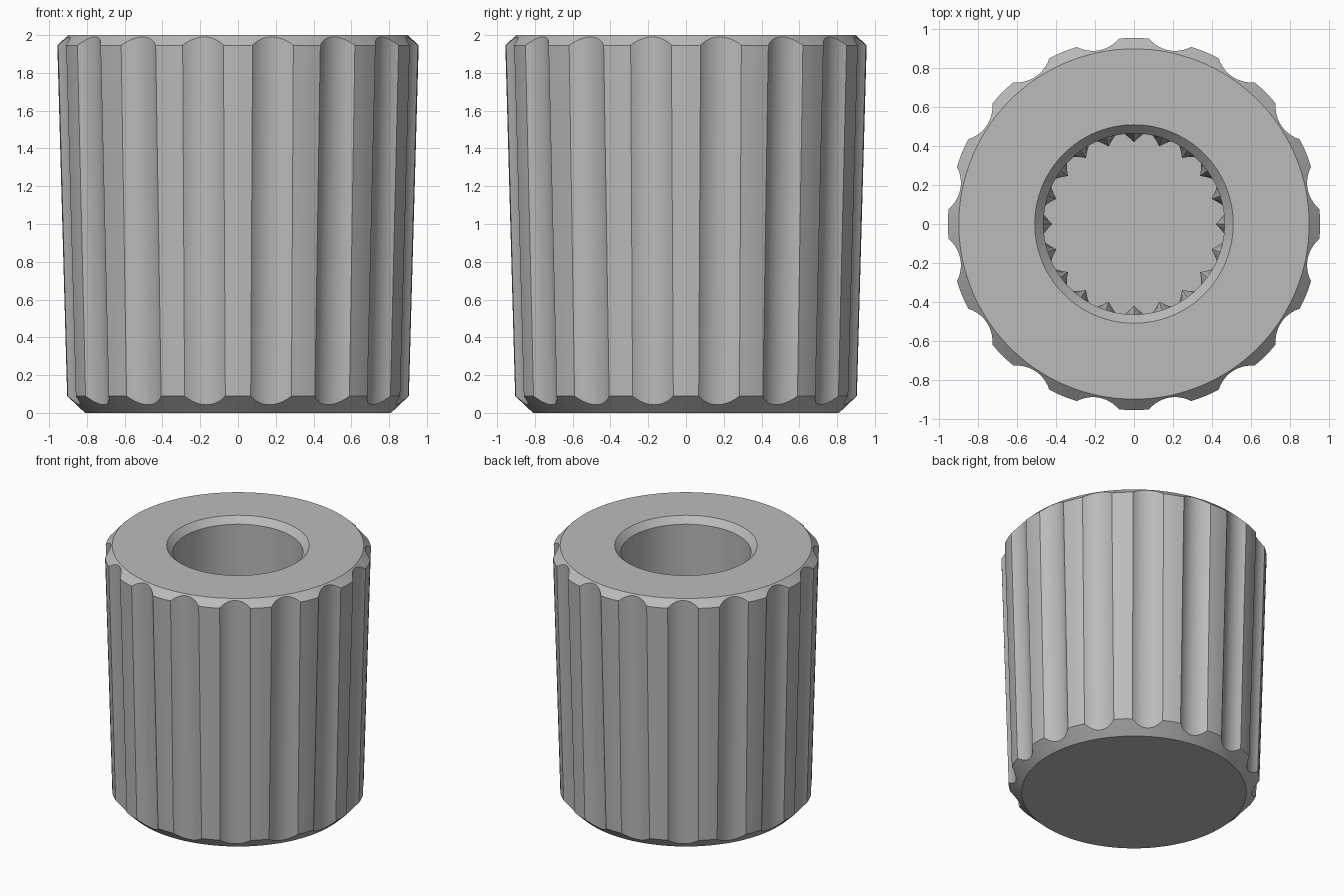
import bpy, bmesh, math

if "Cube" in bpy.data.objects:
    bpy.data.objects.remove(bpy.data.objects["Cube"])

FLUTES, TEETH = 16, 20
FLUTE_STEPS, LAND_STEPS = 12, 3
HALF_W, DEPTH, ARC_R = 0.11, 0.048, 0.171
COLUMNS = FLUTES * (FLUTE_STEPS + LAND_STEPS)


def body_r(z):
    """Radius of the tapered body."""
    return 0.905 + (z - 0.09) * 0.052 / 1.855


def low_chamfer(z):
    return 0.81 + z * 0.095 / 0.09


def high_chamfer(z):
    return 0.90 + (2 - z) * 0.057 / 0.055


def flute_point(t, z):
    """Radius and angle (from the flute centre) at sideways offset t."""
    x = body_r(z) - DEPTH + ARC_R - math.sqrt(ARC_R ** 2 - t * t)
    return math.hypot(x, t), math.atan2(t, x)


def land_point(s, z):
    """Point on the rounded rib between two flutes, s from 0 to 1."""
    r0, a0 = flute_point(HALF_W, z)
    a1 = 2 * math.pi / FLUTES - a0
    bulge = (body_r(z) - r0) * (1 - (2 * s - 1) ** 2)
    return r0 + bulge, a0 + (a1 - a0) * s


def meet(point, chamfer, lo, hi):
    """Height at which a column runs into a chamfer."""
    sign = 1 if chamfer(lo) < point(lo)[0] else -1
    for _ in range(40):
        mid = (lo + hi) / 2
        if (point(mid)[0] - chamfer(mid)) * sign > 0:
            lo = mid
        else:
            hi = mid
    return lo


def polar(r, a, z):
    return (r * math.cos(a), r * math.sin(a), z)


bm = bmesh.new()

# Fluted outside: one column of points per step around the knob
outer = []
for k in range(FLUTES):
    centre = (k - 0.5) * 2 * math.pi / FLUTES
    funcs = [lambda z, t=HALF_W * (2 * i / FLUTE_STEPS - 1): flute_point(t, z)
             for i in range(FLUTE_STEPS)]
    funcs += [lambda z, s=i / LAND_STEPS: land_point(s, z)
              for i in range(LAND_STEPS)]
    for f in funcs:
        z0 = meet(f, low_chamfer, 0.0, 0.3)
        z1 = meet(f, high_chamfer, 1.8, 2.0)
        (r0, a0), (r1, a1) = f(z0), f(z1)
        outer.append([polar(0.81, centre + a0, 0), polar(r0, centre + a0, z0),
                      polar(r1, centre + a1, z1), polar(0.90, centre + a1, 2)])

# Blind bore with a chamfered mouth and pointed splines deeper down
inner = []
per = COLUMNS // TEETH
start = -1.5 * 2 * math.pi / FLUTES / 2
shift = round(start / (2 * math.pi / COLUMNS))
for i in range(COLUMNS):
    j = i + shift
    a = j * 2 * math.pi / COLUMNS
    off = min(j % per, per - j % per)
    tip = 0.465 - 0.045 * max(0, 1 - off / 4)
    inner.append([polar(0.51, a, 2), polar(0.465, a, 1.95), polar(0.465, a, 1.3),
                  polar(tip, a, 1.2), polar(tip, a, 0.4)])

cols = [[bm.verts.new(p) for p in o + n] for o, n in zip(outer, inner)]
for c, d in zip(cols, cols[1:] + cols[:1]):
    for i in range(len(c) - 1):
        bm.faces.new((c[i], d[i], d[i + 1], c[i + 1]))
bm.faces.new([c[0] for c in reversed(cols)])   # underside
bm.faces.new([c[-1] for c in cols])            # bore floor
bmesh.ops.recalc_face_normals(bm, faces=bm.faces)

mesh = bpy.data.meshes.new("fluted_knob")
bm.to_mesh(mesh)
bm.free()
knob = bpy.data.objects.new("fluted_knob", mesh)
bpy.context.collection.objects.link(knob)

grey = bpy.data.materials.new("plain grey")
grey.diffuse_color = (0.5, 0.5, 0.5, 1)
grey.use_nodes = True
grey.node_tree.nodes["Principled BSDF"].inputs["Base Color"].default_value = grey.diffuse_color
mesh.materials.append(grey)

bpy.context.view_layer.objects.active = knob
knob.select_set(True)
bpy.ops.object.shade_smooth_by_angle(angle=math.radians(25))
